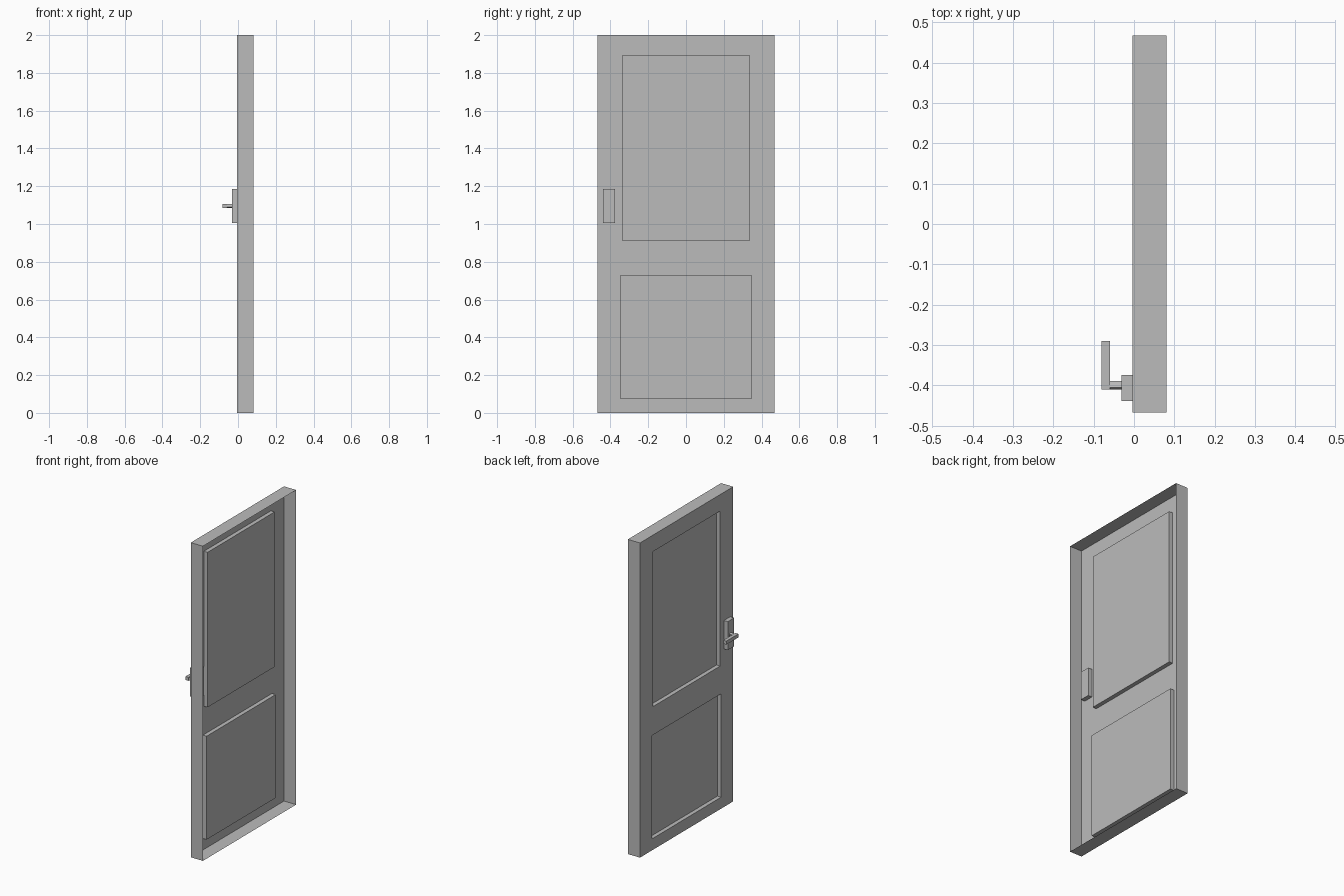
import bpy, bmesh, math
from mathutils import Matrix, Vector

default_cube = bpy.data.objects.get("Cube")
if default_cube:
    bpy.data.objects.remove(default_cube, do_unlink=True)

grey = bpy.data.materials.new("plain_grey")
grey.use_nodes = True
colour = (0.5, 0.5, 0.5, 1.0)
grey.diffuse_color = colour
grey.node_tree.nodes["Principled BSDF"].inputs["Base Color"].default_value = colour


def add_object(name, bm):
    mesh = bpy.data.meshes.new(name)
    bm.to_mesh(mesh)
    bm.free()
    mesh.materials.append(grey)
    obj = bpy.data.objects.new(name, mesh)
    bpy.context.collection.objects.link(obj)
    return obj


def box(name, low, high, roll=0.0):
    """Box between two corners, rolled about its own x axis."""
    low, high = Vector(low), Vector(high)
    bm = bmesh.new()
    bmesh.ops.create_cube(bm, size=1.0)
    bmesh.ops.scale(bm, vec=high - low, verts=bm.verts)
    bmesh.ops.rotate(bm, matrix=Matrix.Rotation(roll, 3, "X"), verts=bm.verts)
    bmesh.ops.translate(bm, vec=(low + high) / 2, verts=bm.verts)
    return add_object(name, bm)


def ring(bm, x, y0, y1, z0, z1):
    """Four corners of a rectangle facing along x."""
    return [bm.verts.new((x, y, z)) for y, z in ((y0, z0), (y1, z0), (y1, z1), (y0, z1))]


def walls(bm, a, b):
    for i in range(4):
        j = (i + 1) % 4
        bm.faces.new((a[i], a[j], b[j], b[i]))


# Door leaf: thin shell, open on one side, with two recessed panels
SKIN, OPEN, RECESS = -0.004, 0.081, 0.022
bm = bmesh.new()
rim = ring(bm, SKIN, -0.468, 0.468, 0, 2)
walls(bm, rim, ring(bm, OPEN, -0.468, 0.468, 0, 2))
outlines = [rim]
for panel in ((-0.337, 0.337, 0.91, 1.895), (-0.347, 0.347, 0.073, 0.73)):
    edge = ring(bm, SKIN, *panel)
    floor = ring(bm, RECESS, *panel)
    walls(bm, edge, floor)
    bm.faces.new(floor)
    outlines.append(edge)
skin_edges = [bm.edges.get((r[i], r[(i + 1) % 4])) for r in outlines for i in range(4)]
bmesh.ops.triangle_fill(bm, edges=skin_edges, use_beauty=True, normal=(-1, 0, 0))
bmesh.ops.recalc_face_normals(bm, faces=bm.faces)
add_object("door_leaf", bm)

# Handle: plate through the skin, tilted square spindle and lever
box("handle_plate", (-0.031, -0.439, 1.004), (0.024, -0.375, 1.185))
box("handle_spindle", (-0.062, -0.408, 1.087), (-0.03, -0.392, 1.103), math.radians(-18))
box("handle_lever", (-0.081, -0.411, 1.085), (-0.059, -0.29, 1.107))
